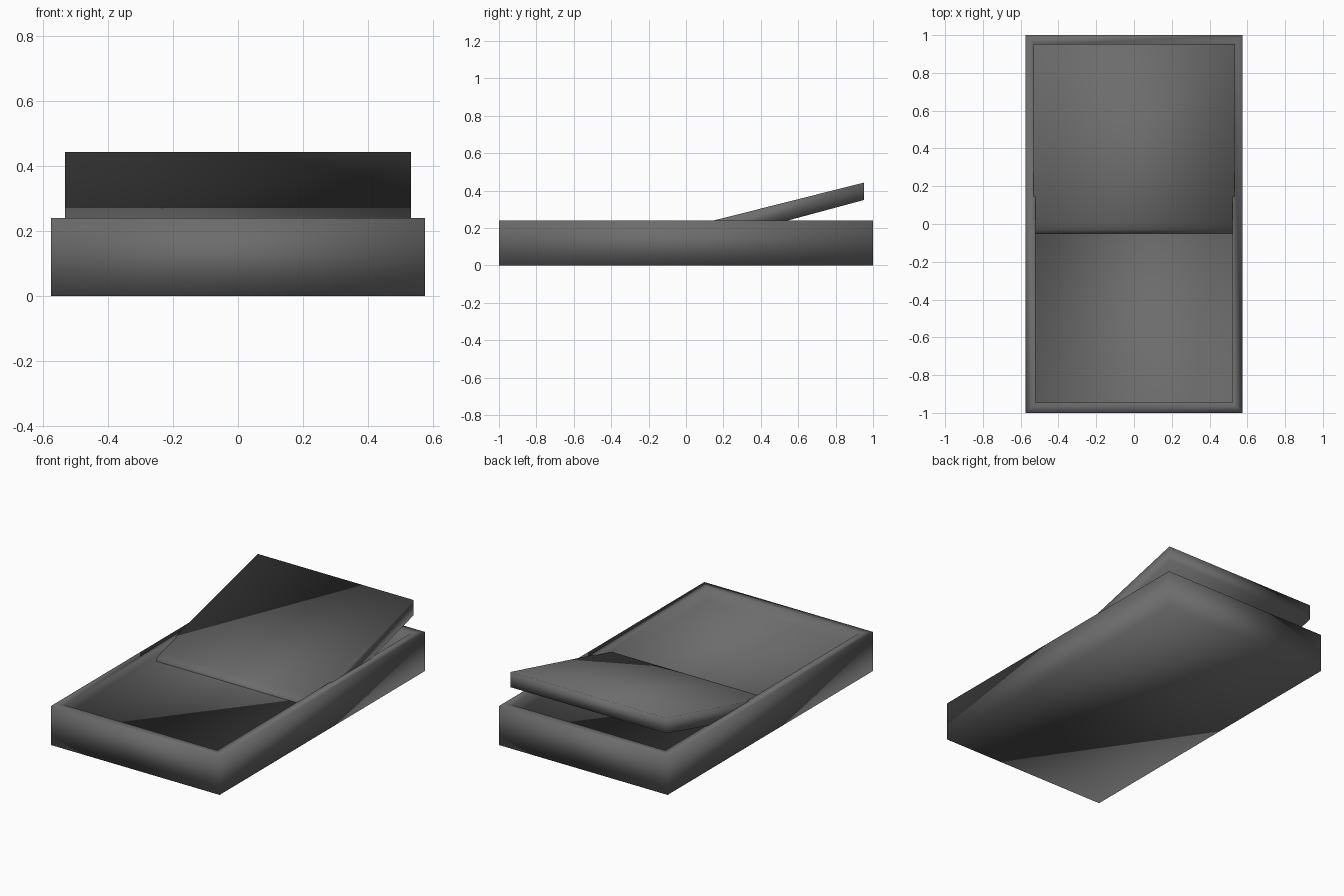
import bpy, bmesh

if "Cube" in bpy.data.objects:
    bpy.data.objects.remove(bpy.data.objects["Cube"])

# One grey plastic for the whole switch
grey = bpy.data.materials.new("dark grey plastic")
grey.diffuse_color = (0.15, 0.15, 0.15, 1)
grey.use_nodes = True
grey.node_tree.nodes["Principled BSDF"].inputs["Base Color"].default_value = grey.diffuse_color


def finish(bm, name):
    bmesh.ops.recalc_face_normals(bm, faces=bm.faces)
    for f in bm.faces:
        f.smooth = True
    mesh = bpy.data.meshes.new(name)
    bm.to_mesh(mesh)
    bm.free()
    mesh.materials.append(grey)
    obj = bpy.data.objects.new(name, mesh)
    bpy.context.collection.objects.link(obj)
    return obj


# Tray frame: box with an inset, sunken top
bm = bmesh.new()
bmesh.ops.create_cube(bm, size=1)
for v in bm.verts:
    v.co = (v.co.x * 1.15, v.co.y * 2, (v.co.z + 0.5) * 0.24)
top = max(bm.faces, key=lambda f: f.calc_center_median().z)
bmesh.ops.inset_region(bm, faces=[top], thickness=0.054, use_even_offset=True)
floor = bmesh.ops.extrude_face_region(bm, geom=[top])
for v in [g for g in floor["geom"] if isinstance(g, bmesh.types.BMVert)]:
    v.co.z = 0.168
if top.is_valid:
    bmesh.ops.delete(bm, geom=[top], context='FACES_ONLY')
finish(bm, "tray_frame")

# Raised rocker plate: side profile (y, z) with a rounded front, swept across x
profile = [(-0.052, 0.11), (-0.052, 0.165), (-0.046, 0.18), (-0.03, 0.193),
           (0.0, 0.203), (0.952, 0.443), (0.952, 0.35), (0.06, 0.11)]
bm = bmesh.new()
face = bm.faces.new([bm.verts.new((-0.531, y, z)) for y, z in profile])
side = bmesh.ops.extrude_face_region(bm, geom=[face])
for v in [g for g in side["geom"] if isinstance(g, bmesh.types.BMVert)]:
    v.co.x = 0.531
finish(bm, "rocker_plate")
